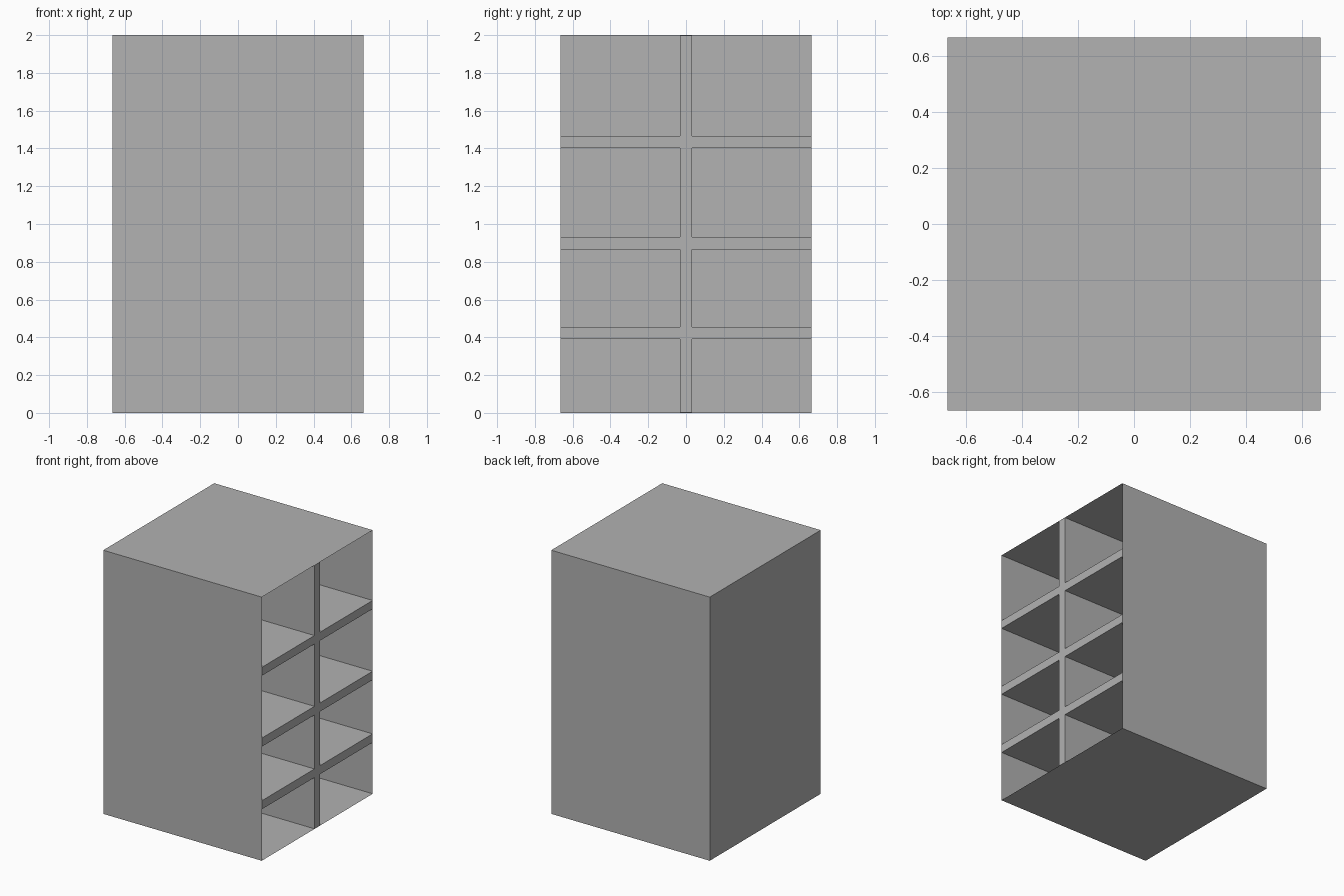
import bpy
import bmesh
from mathutils import Vector

cube = bpy.data.objects.get("Cube")
if cube:
    bpy.data.objects.remove(cube, do_unlink=True)

HALF, HEIGHT = 0.665, 2.0
GAP = 0.001  # keeps the shelving just inside the thin shell

grey = bpy.data.materials.new("plain_grey")
grey.use_nodes = True
colour = (0.445, 0.445, 0.445, 1)
grey.diffuse_color = colour
grey.node_tree.nodes["Principled BSDF"].inputs["Base Color"].default_value = colour


def finish(bm, name):
    mesh = bpy.data.meshes.new(name)
    bm.to_mesh(mesh)
    bm.free()
    mesh.materials.append(grey)
    obj = bpy.data.objects.new(name, mesh)
    bpy.context.scene.collection.objects.link(obj)
    return obj


# Cabinet shell: a thin sheet box, open on the +x side
bm = bmesh.new()
bmesh.ops.create_cube(bm, size=1)
bmesh.ops.scale(bm, vec=(2 * HALF, 2 * HALF, HEIGHT), verts=bm.verts)
bmesh.ops.translate(bm, vec=(0, 0, HEIGHT / 2), verts=bm.verts)
bm.normal_update()
opening = [f for f in bm.faces if f.normal.x > 0.9]
bmesh.ops.delete(bm, geom=opening, context="FACES")
finish(bm, "cabinet_shell")

# Shelves and upright divider: one lattice outline, extruded through the depth
side = HALF - GAP
ys = [-side, -0.033, 0.033, side]
zs = [GAP, 0.39, 0.455, 0.865, 0.93, 1.403, 1.467, HEIGHT - GAP]
bm = bmesh.new()
for i in range(len(ys) - 1):
    for j in range(len(zs) - 1):
        if i % 2 or j % 2:
            corners = [(ys[i], zs[j]), (ys[i + 1], zs[j]),
                       (ys[i + 1], zs[j + 1]), (ys[i], zs[j + 1])]
            bm.faces.new([bm.verts.new((-side, y, z)) for y, z in corners])
bmesh.ops.remove_doubles(bm, verts=bm.verts, dist=0.0001)
result = bmesh.ops.extrude_face_region(bm, geom=bm.faces[:])
moved = [v for v in result["geom"] if isinstance(v, bmesh.types.BMVert)]
bmesh.ops.translate(bm, vec=Vector((side + HALF, 0, 0)), verts=moved)
bmesh.ops.recalc_face_normals(bm, faces=bm.faces)
bmesh.ops.dissolve_limit(bm, angle_limit=0.01, verts=bm.verts, edges=bm.edges)
finish(bm, "shelves_and_divider")
